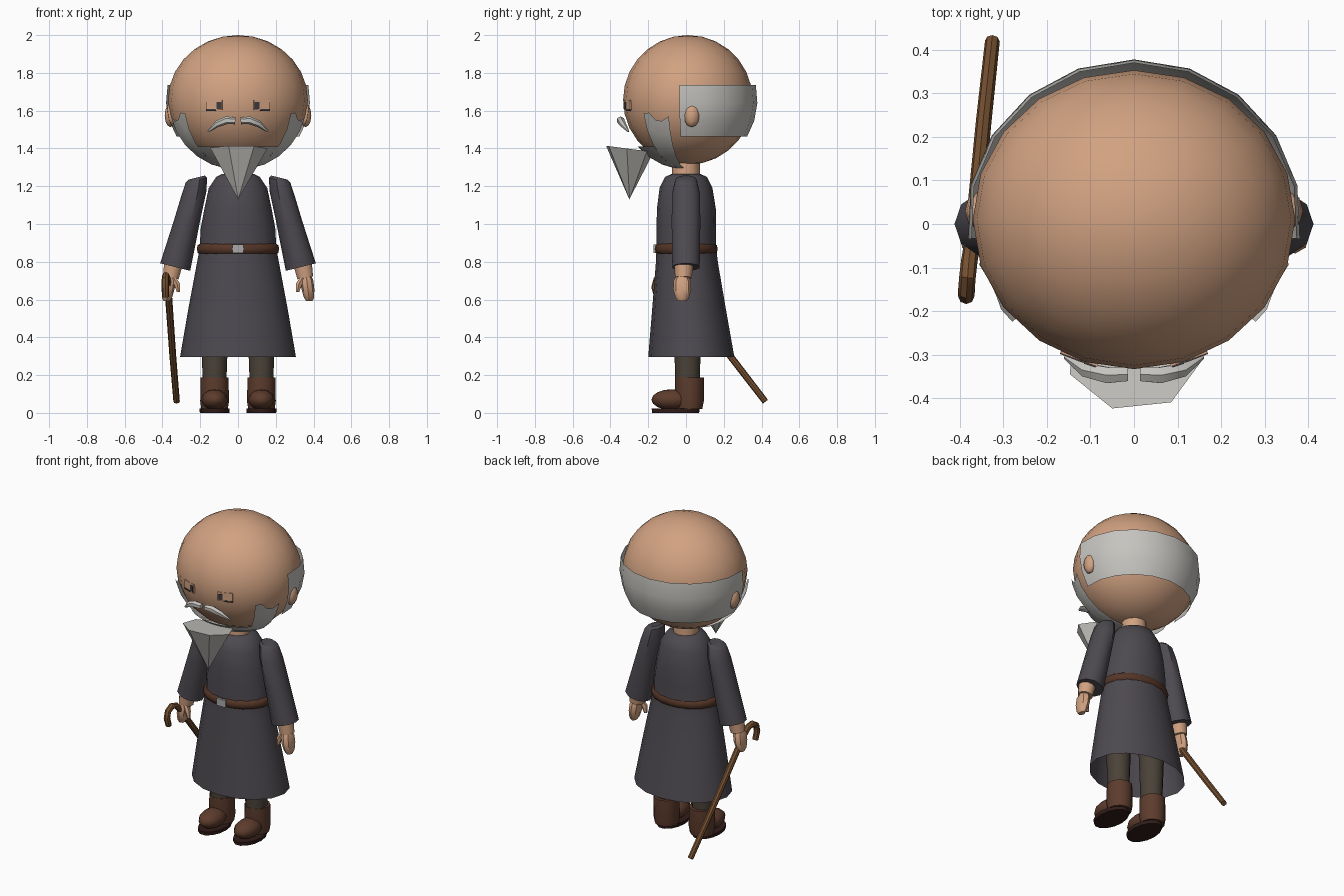
import bpy, bmesh
from math import sin, cos, asin, sqrt, pi, radians
from mathutils import Vector, Matrix

if "Cube" in bpy.data.objects:
    bpy.data.objects.remove(bpy.data.objects["Cube"])


def material(name, r, g, b):
    m = bpy.data.materials.new(name)
    m.use_nodes = True
    m.diffuse_color = (r, g, b, 1)
    bsdf = next(n for n in m.node_tree.nodes if n.type == 'BSDF_PRINCIPLED')
    bsdf.inputs["Base Color"].default_value = (r, g, b, 1)
    bsdf.inputs["Roughness"].default_value = 0.8
    return m


skin = material("skin", 0.64, 0.36, 0.22)
hair = material("grey_hair", 0.56, 0.55, 0.52)
cloth = material("robe_cloth", 0.075, 0.068, 0.08)
leather = material("boot_leather", 0.11, 0.045, 0.026)
strap = material("belt_leather", 0.09, 0.036, 0.02)
wood = material("cane_wood", 0.18, 0.08, 0.03)
wool = material("trouser_wool", 0.07, 0.055, 0.04)
rubber = material("dark_sole", 0.03, 0.012, 0.01)
metal = material("buckle_metal", 0.4, 0.4, 0.4)
dark = material("eye_dark", 0.05, 0.045, 0.05)


def finish(name, bm, mat, angle=40, recalc=True):
    if recalc:
        bmesh.ops.recalc_face_normals(bm, faces=bm.faces)
    for f in bm.faces:
        f.smooth = True
    me = bpy.data.meshes.new(name)
    bm.to_mesh(me)
    bm.free()
    me.materials.append(mat)
    me.set_sharp_from_angle(angle=radians(angle))
    ob = bpy.data.objects.new(name, me)
    bpy.context.collection.objects.link(ob)
    return ob


def loft(name, rings, mat, n=12, caps=(True, True), angle=40):
    """Skin a series of elliptical rings, each (centre, u axis, v axis)."""
    bm = bmesh.new()
    rows = [[bm.verts.new(c + u * cos(2 * pi * i / n) + v * sin(2 * pi * i / n))
             for i in range(n)] for c, u, v in rings]
    for a, b in zip(rows, rows[1:]):
        for i in range(n):
            j = (i + 1) % n
            bm.faces.new((a[i], a[j], b[j], b[i]))
    for row, cap in zip((rows[0], rows[-1]), caps):
        if cap:
            bm.faces.new(row)
    return finish(name, bm, mat, angle)


def flat(x, y, z, rx, ry):
    return Vector((x, y, z)), Vector((rx, 0, 0)), Vector((0, ry, 0))


def tube(name, path, mat, n=7):
    """Round tube through points given as (x, y, z, radius)."""
    pts = [Vector(p[:3]) for p in path]
    rings = []
    for i, p in enumerate(path):
        d = (pts[min(i + 1, len(pts) - 1)] - pts[max(i - 1, 0)]).normalized()
        side = Vector((1, 0, 0)) if abs(d.x) < 0.6 else Vector((0, 1, 0))
        u = d.cross(side).normalized()
        rings.append((pts[i], u * p[3], d.cross(u) * p[3]))
    return loft(name, rings, mat, n)


def ball(name, loc, radii, mat, seg=12, rows=8, angle=80):
    bm = bmesh.new()
    mtx = Matrix.Translation(loc) @ Matrix.Diagonal((*radii, 1))
    bmesh.ops.create_uvsphere(bm, u_segments=seg, v_segments=rows, radius=1, matrix=mtx)
    return finish(name, bm, mat, angle)


def box(name, loc, size, mat, turn=0):
    bm = bmesh.new()
    mtx = Matrix.Translation(loc) @ Matrix.Rotation(radians(turn), 4, 'Z') @ Matrix.Diagonal((*size, 1))
    bmesh.ops.create_cube(bm, size=1, matrix=mtx)
    return finish(name, bm, mat, 30)


HEAD = Vector((0, 0.01, 1.657))


def shell(name, radii, columns, bottom, rows, mat):
    """Open patch over the head; columns are (azimuth from the front, top height)."""
    bm = bmesh.new()
    grid = []
    for az, top in columns:
        a = radians(az)
        lo, hi = (asin((z - HEAD.z) / radii[2]) for z in (bottom, top))
        col = []
        for k in range(rows + 1):
            e = lo + (hi - lo) * k / rows
            col.append(bm.verts.new(HEAD + Vector((radii[0] * cos(e) * sin(a),
                                                   -radii[1] * cos(e) * cos(a), radii[2] * sin(e)))))
        grid.append(col)
    for a, b in zip(grid, grid[1:]):
        for k in range(rows):
            bm.faces.new((a[k], b[k], b[k + 1], a[k + 1]))
    bm.normal_update()
    for f in bm.faces:
        if f.normal.dot(f.calc_center_median() - HEAD) < 0:
            f.normal_flip()
    return finish(name, bm, mat, 60, recalc=False)


# Head, neck and hair
ball("head", HEAD, (0.37, 0.343, 0.343), skin, 20, 14)
loft("neck", [flat(0, 0, 1.22, 0.075, 0.075), flat(0, 0, 1.36, 0.072, 0.072)], skin)
shell("hair_band", (0.384, 0.368, 0.372),
      [(180 + 97 * (i - 5) / 5, 1.735) for i in range(11)], 1.462, 3, hair)
JAW = (0.383, 0.357, 0.37)
shell("chin_beard", JAW, [(-48 + 8 * i, 1.41) for i in range(13)], 1.292, 3, hair)

# Pointed beard: an upside-down seven-sided cone, leaning slightly
a0 = radians(200)
lean = Vector((0, 0.13, -0.017))
u, v = Vector((0.157, 0, 0)), lean
loft("pointed_beard",
     [(Vector((0, -0.3, 1.398)), u * cos(a0) + v * sin(a0), v * cos(a0) - u * sin(a0)),
      (Vector((0, -0.3, 1.13)), u * 0.01, v * 0.01)], hair, 7, angle=20)

# Robe: one lathe-like body, open at the hem
loft("robe", [flat(0, 0, 1.265, 0.085, 0.075), flat(0, 0, 1.25, 0.115, 0.11),
              flat(0, 0, 1.19, 0.155, 0.14), flat(0, 0.002, 1.08, 0.178, 0.156),
              flat(0, 0.002, 0.98, 0.197, 0.158), flat(0, 0.002, 0.87, 0.203, 0.158),
              flat(0, 0.005, 0.79, 0.218, 0.165), flat(0, 0.016, 0.55, 0.263, 0.195),
              flat(0, 0.028, 0.295, 0.307, 0.228)], cloth, 16, (True, False))

# Belt and buckle
loft("belt", [flat(0, 0, z, 0.2 + d, 0.15 + d) for z, d in
              ((0.84, 0.0), (0.847, 0.013), (0.868, 0.018), (0.888, 0.013), (0.897, 0.0))],
     strap, 20, angle=60)
box("belt_buckle", (0, -0.164, 0.868), (0.06, 0.014, 0.045), metal)

for s, side in ((1, "left"), (-1, "right")):
    # Face and side whiskers
    ball(side + "_ear", (s * 0.358, 0.03, 1.575), (0.03, 0.043, 0.062), skin, 8, 6)
    shell(side + "_whisker", JAW, [(s * a, z) for a, z in
          ((48, 1.585), (54, 1.59), (60, 1.55), (66, 1.545), (73, 1.57))], 1.292, 5, hair)
    box(side + "_eyelid", (s * 0.125, -0.308, 1.63), (0.09, 0.009, 0.055), skin, s * 20)
    box(side + "_eye", (s * 0.1, -0.321, 1.628), (0.028, 0.009, 0.036), dark, s * 18)
    box(side + "_eye_line", (s * 0.143, -0.304, 1.604), (0.055, 0.009, 0.009), dark, s * 21)
    tube(side + "_moustache", [(s * 0.015, -0.345, 1.546, 0.018), (s * 0.06, -0.347, 1.549, 0.021),
                               (s * 0.11, -0.335, 1.53, 0.018), (s * 0.158, -0.305, 1.49, 0.005)], hair, 6)

    # Sleeve: rings given by inner edge, outer edge and half depth
    rings = []
    for xi, zi, xo, zo, d in ((0.175, 1.257, 0.262, 1.235, 0.045), (0.163, 1.245, 0.278, 1.217, 0.06),
                              (0.168, 1.17, 0.3, 1.15, 0.077), (0.2, 1.02, 0.342, 1.01, 0.08),
                              (0.253, 0.752, 0.412, 0.792, 0.076)):
        a, b = Vector((s * xi, 0, zi)), Vector((s * xo, 0, zo))
        rings.append(((a + b) / 2, (b - a) / 2, Vector((0, d, 0))))
    loft(side + "_sleeve", rings, cloth, 10)

    # Wrist, hand and thumb
    tube(side + "_wrist", [(s * 0.342, -0.012, 0.79, 0.052), (s * 0.356, -0.014, 0.715, 0.044)], skin, 10)
    loft(side + "_hand", [flat(s * x, -0.02, z, rx, ry) for x, z, rx, ry in
         ((0.36, 0.73, 0.026, 0.03), (0.364, 0.7, 0.035, 0.045), (0.37, 0.655, 0.034, 0.048),
          (0.376, 0.61, 0.027, 0.036), (0.378, 0.593, 0.017, 0.024))], skin, 8)
    tube(side + "_thumb", [(s * 0.342, -0.04, 0.715, 0.014), (s * 0.322, -0.045, 0.68, 0.018),
                           (s * 0.315, -0.045, 0.64, 0.01)], skin, 6)

    # Leg, boot and sole
    x = s * 0.124
    loft(side + "_leg", [flat(x, 0.008, 0.15, 0.062, 0.064), flat(x, 0.008, 0.5, 0.075, 0.075)], wool)
    loft(side + "_boot_shaft", [flat(x, 0.018, z, rx, ry) for z, rx, ry in
         ((0.02, 0.07, 0.068), (0.06, 0.076, 0.076), (0.187, 0.074, 0.076))], leather)
    ball(side + "_boot_toe", (x, -0.075, 0.07), (0.07, 0.108, 0.055), leather)
    loft(side + "_sole", [flat(x, -0.055, 0.0, 0.078, 0.128), flat(x, -0.055, 0.022, 0.08, 0.13)],
         rubber, 14)

# Walking cane with a hooked handle, held in the right hand
tube("cane", [(-0.325, 0.42, 0.06, 0.017), (-0.345, 0.235, 0.3, 0.018), (-0.372, -0.05, 0.68, 0.019),
              (-0.378, -0.085, 0.718, 0.019), (-0.382, -0.12, 0.727, 0.019),
              (-0.385, -0.155, 0.705, 0.019), (-0.385, -0.165, 0.665, 0.019),
              (-0.383, -0.15, 0.615, 0.018)], wood, 8)
